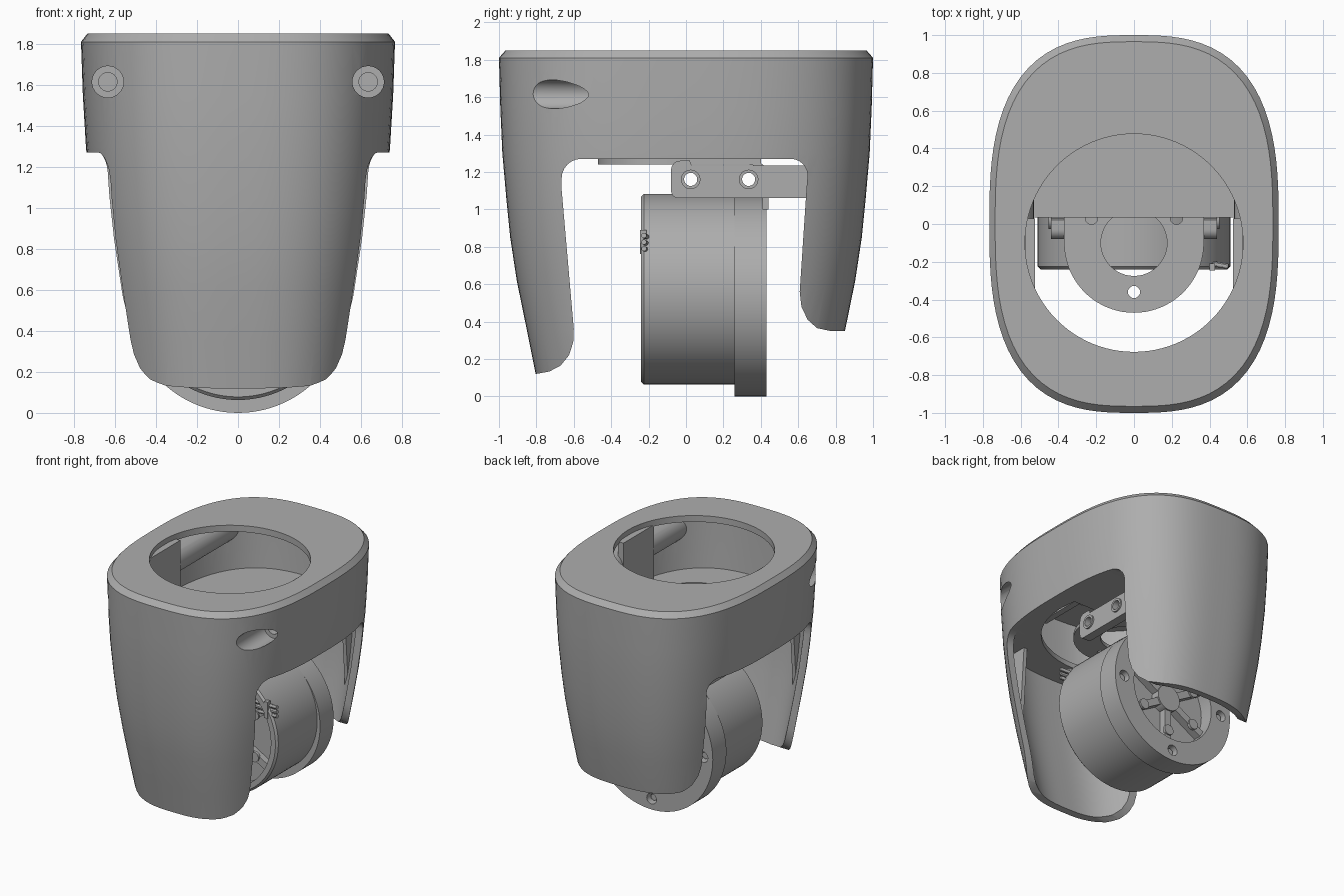
import bpy, bmesh, math
from mathutils import Matrix, Vector

cube = bpy.data.objects.get("Cube")
if cube:
    bpy.data.objects.remove(cube)

grey = bpy.data.materials.new("plain_grey")
grey.use_nodes = True
grey.diffuse_color = (0.42, 0.42, 0.42, 1)
grey.node_tree.nodes["Principled BSDF"].inputs["Base Color"].default_value = grey.diffuse_color


def add(name, bm):
    bmesh.ops.recalc_face_normals(bm, faces=bm.faces)
    mesh = bpy.data.meshes.new(name)
    bm.to_mesh(mesh)
    bm.free()
    mesh.materials.append(grey)
    obj = bpy.data.objects.new(name, mesh)
    bpy.context.collection.objects.link(obj)
    return obj


def loft(name, loops):
    bm = bmesh.new()
    rows = [[bm.verts.new(p) for p in loop] for loop in loops]
    n = len(rows[0])
    for a, b in zip(rows, rows[1:]):
        for i in range(n):
            j = (i + 1) % n
            bm.faces.new((a[i], a[j], b[j], b[i]))
    bm.faces.new(rows[0])
    bm.faces.new(rows[-1])
    return add(name, bm)


def prism_x(name, profile, x0, x1):
    return loft(name, [[(x, y, z) for y, z in profile] for x in (x0, x1)])


def prism_z(name, outline, z0, z1):
    return loft(name, [[(x, y, z) for x, y in outline] for z in (z0, z1)])


def cylinder(name, a, b, r, sides=32):
    a, b = Vector(a), Vector(b)
    turn = (b - a).to_track_quat('Z', 'Y').to_matrix().to_4x4()
    bm = bmesh.new()
    bmesh.ops.create_cone(bm, cap_ends=True, segments=sides, radius1=r, radius2=r,
                          depth=(b - a).length, matrix=Matrix.Translation((a + b) / 2) @ turn)
    return add(name, bm)


def lathe_y(name, profile, zc, sides=96):
    """Turn a closed (radius, y) profile round a y-directed axis."""
    bm = bmesh.new()
    rings = []
    for k in range(sides):
        t = math.tau * k / sides
        rings.append([bm.verts.new((r * math.cos(t), y, zc + r * math.sin(t))) for r, y in profile])
    n = len(profile)
    for k in range(sides):
        a, b = rings[k], rings[(k + 1) % sides]
        for i in range(n):
            j = (i + 1) % n
            bm.faces.new((a[i], a[j], b[j], b[i]))
    return add(name, bm)


def combine(target, tools, operation='DIFFERENCE'):
    for tool in tools:
        tool.hide_render = True
        mod = target.modifiers.new("cut", 'BOOLEAN')
        mod.operation, mod.object, mod.solver = operation, tool, 'EXACT'
        bpy.context.view_layer.objects.active = target
        bpy.ops.object.modifier_apply(modifier=mod.name)
        bpy.data.objects.remove(tool)


def oval(rx, ry, z, n=96):
    pts = []
    for k in range(n):
        t = math.tau * k / n
        c, s = math.cos(t), math.sin(t)
        f = (abs(c) ** 2.8 + abs(s) ** 2.8) ** (-1 / 2.8)
        pts.append((rx * c * f, ry * s * f, z))
    return pts


def arc(cx, cy, r, a0, a1, n):
    return [(cx + r * math.cos(math.radians(a0 + (a1 - a0) * k / n)),
             cy + r * math.sin(math.radians(a0 + (a1 - a0) * k / n))) for k in range(n + 1)]


# Housing: tapered oval body, hollowed, with two screw tubes left inside
levels = [(0.57, 0.79, 0.05), (0.62, 0.85, 0.35), (0.66, 0.905, 0.62), (0.695, 0.94, 0.85),
          (0.72, 0.96, 1.05), (0.742, 0.982, 1.3), (0.757, 0.993, 1.55), (0.766, 1.0, 1.81)]
housing = loft("housing", [oval(*l) for l in levels] + [oval(0.735, 0.965, 1.85)])
wall = 0.05
cavity = loft("cavity", [oval(0.5, 0.72, -0.05)] +
              [oval(a - wall, b - wall, z) for a, b, z in levels[:-1]] + [oval(0.715, 0.95, 1.8)])
floor = prism_z("floor", [(-0.9, -1.2), (0.9, -1.2), (0.9, 1.2), (-0.9, 1.2)], 1.27, 1.31)
# The floor is open at the front half of the round opening
combine(floor, [prism_z("floor_gap", arc(0, -0.1, 0.6, 167, 373, 48), 1.2, 1.4)])
tubes = [cylinder("tube", (s * 0.635, -1.1, 1.615), (s * 0.635, 1.1, 1.615), 0.105) for s in (-1, 1)]
combine(cavity, [floor] + tubes)
opening = prism_z("opening", arc(0, -0.1, 0.577, 0, 360, 96)[:-1], 1.7, 2)
arch = prism_x("arch", [(-1.2, -0.2), (-1.2, 0.12), (-0.8, 0.12), (-0.73, 0.133), (-0.67, 0.165),
                        (-0.625, 0.22), (-0.603, 0.29), (-0.6, 0.36), (-0.667, 1.13)]
               + arc(-0.56, 1.165, 0.105, 180, 90, 6) + arc(0.56, 1.18, 0.09, 90, 0, 6)
               + [(0.645, 1.12), (0.608, 0.56), (0.617, 0.48), (0.65, 0.41), (0.7, 0.365),
                  (0.77, 0.35), (1.2, 0.35), (1.2, -0.2)], -1, 1)
bores = []
for s in (-1, 1):
    bores.append(cylinder("counterbore", (s * 0.635, -1.2, 1.615), (s * 0.635, -0.47, 1.615), 0.077))
    bores.append(cylinder("screw_bore", (s * 0.635, -0.6, 1.615), (s * 0.635, 0.6, 1.615), 0.045))
combine(housing, [cavity, opening, arch] + bores)

# Inner guide plates and skirt ribs
for side, s in (("left", 1), ("right", -1)):
    prism_x(side + "_guide_plate", [(-0.35, 1.28), (0.03, 1.28), (0.03, 1.81), (-0.35, 1.81)],
            s * 0.525, s * 0.575)
    for end, e in (("front", -1), ("back", 1)):
        prism_x(f"{side}_{end}_rib", [(e * 0.7, 1.28), (e * 0.88, 1.28), (e * 0.78, 0.6), (e * 0.75, 0.6)],
                s * 0.41, s * 0.44)

# Bracket: rounded plate with holes, bent down at the back, and side ears
plate = prism_z("bracket_plate", [(0.37, 0.4), (-0.37, 0.4)] + arc(0, -0.1, 0.37, 180, 360, 40), 1.24, 1.268)
plate_holes = [cylinder("hole", (x, y, 1), (x, y, 1.4), r, 48)
               for x, y, r in ((0, -0.1, 0.175), (-0.225, 0.03, 0.032), (0.225, 0.03, 0.032), (0, -0.36, 0.032))]
combine(plate, plate_holes)
prism_x("bracket_bend", [(0.32, 1.268)] + arc(0.34, 1.168, 0.1, 90, 0, 8)
        + [(0.44, 1.0), (0.41, 1.0)] + arc(0.34, 1.168, 0.07, 0, 90, 8), -0.37, 0.37)
for side, s in (("left", 1), ("right", -1)):
    ear = prism_x(side + "_bracket_ear", arc(-0.03, 1.21, 0.05, 180, 90, 6)
                  + [(0.02, 1.26), (0.03, 1.235), (0.68, 1.235), (0.68, 1.06)]
                  + arc(-0.04, 1.1, 0.04, 270, 180, 6), s * 0.37, s * 0.44)
    combine(ear, [cylinder("ear_hole", (s * 0.2, y, 1.16), (s * 0.6, y, 1.16), 0.035) for y in (0.025, 0.335)])
    for y in (0.025, 0.335):
        lip = cylinder(side + "_ear_lip", (s * 0.44, y, 1.16), (s * 0.452, y, 1.16), 0.052)
        combine(lip, [cylinder("lip_hole", (s * 0.4, y, 1.16), (s * 0.5, y, 1.16), 0.035)])

# Motor: drum with recessed front, and a slightly larger rear disc
motor_z, disc_z = 0.573, 0.535
lathe_y("motor_drum", [(0.495, -0.24), (0.51, -0.225), (0.51, 0.26), (0.02, 0.26), (0.02, -0.15),
                       (0.455, -0.15), (0.455, -0.24)], motor_z)
lathe_y("rear_disc", [(0.535, 0.26), (0.535, 0.43), (0.36, 0.43), (0.36, 0.32), (0.02, 0.32),
                      (0.02, 0.26)], disc_z)
for end, zc, y0, y1, reach in (("front", motor_z, -0.2, -0.14, 0.46), ("rear", disc_z, 0.3, 0.38, 0.365)):
    cylinder(end + "_hub", (0, y0 - 0.01, zc), (0, y1 + 0.01, zc), 0.1, 48)
    outer_y = y0 if end == "front" else y1
    for k in range(6):
        t = math.tau * (k + 0.5) / 6
        bm = bmesh.new()
        bmesh.ops.create_cube(bm, size=1, matrix=Matrix.Translation((0, (y0 + y1) / 2, zc))
                              @ Matrix.Rotation(t, 4, 'Y') @ Matrix.Translation((reach / 2, 0, 0))
                              @ Matrix.Diagonal((reach, y1 - y0, 0.055, 1)))
        add(f"{end}_spoke_{k + 1}", bm)
        c = Vector((math.cos(t), 0, math.sin(t))) * reach * 0.72 + Vector((0, outer_y, zc))
        cylinder(f"{end}_spoke_bolt_{k + 1}", c - Vector((0, 0.012, 0)), c + Vector((0, 0.012, 0)), 0.04, 24)
disc = bpy.data.objects["rear_disc"]
spots = [(0.45 * math.cos(a), disc_z + 0.45 * math.sin(a))
         for a in (math.radians(-90 + 90 * k) for k in range(4))]
combine(disc, [cylinder("disc_bore", (x, 0.36, z), (x, 0.5, z), 0.042, 24) for x, z in spots])
for x, z in spots:
    cylinder("disc_screw", (x, 0.34, z), (x, 0.4, z), 0.028, 6)

# Motor leads and their clip
for k in range(3):
    z = 0.79 + 0.035 * k
    cylinder(f"motor_lead_{k + 1}", (0.2, -0.17, z - 0.03), (0.5, -0.225, z), 0.014, 12)
prism_x("lead_clip", [(-0.245, 0.76), (-0.21, 0.76), (-0.21, 0.89), (-0.245, 0.89)], 0.4, 0.43)

# Smooth curved sides while keeping crisp edges
bpy.ops.object.select_all(action='DESELECT')
for obj in bpy.context.scene.objects:
    if obj.type == 'MESH' and grey.name in obj.data.materials:
        obj.select_set(True)
        bpy.context.view_layer.objects.active = obj
bpy.ops.object.shade_smooth_by_angle(angle=math.radians(30))
